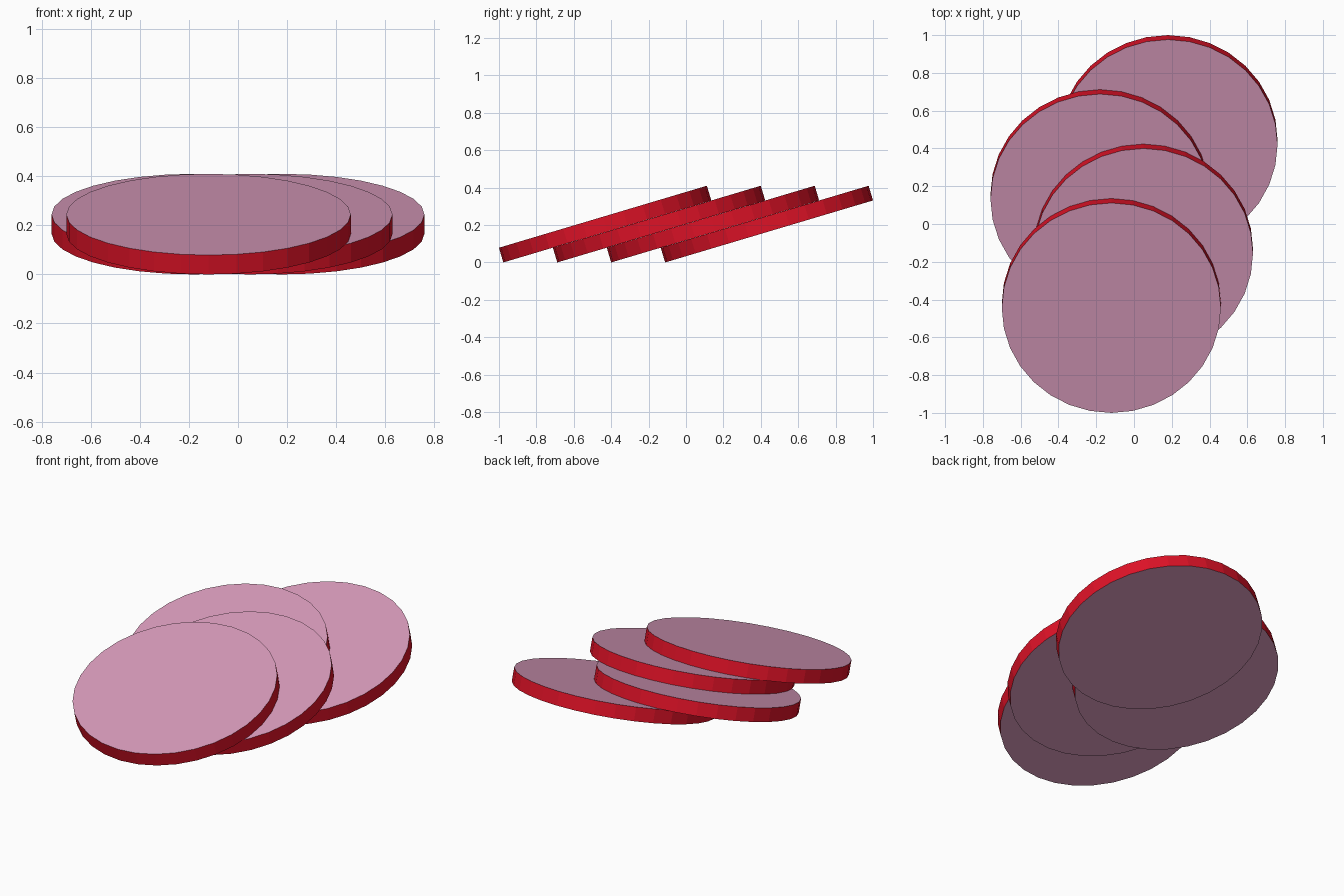
import bpy
import math

if "Cube" in bpy.data.objects:
    bpy.data.objects.remove(bpy.data.objects["Cube"])


def make_material(name, colour):
    mat = bpy.data.materials.new(name)
    mat.diffuse_color = (*colour, 1.0)
    mat.use_nodes = True
    mat.node_tree.nodes["Principled BSDF"].inputs["Base Color"].default_value = mat.diffuse_color
    return mat


pink = make_material("pink_face", (0.68, 0.32, 0.49))
red = make_material("red_rind", (0.73, 0.006, 0.02))

RADIUS = 0.58
THICKNESS = 0.082
TILT = math.radians(16.6)


# One round slice: pink cut faces, red rind around the edge
def make_slice(name, x, y):
    bpy.ops.mesh.primitive_cylinder_add(
        vertices=32, radius=RADIUS, depth=THICKNESS,
        location=(x, y, 0.205), rotation=(TILT, 0, 0))
    obj = bpy.context.object
    obj.name = name
    obj.data.materials.append(pink)
    obj.data.materials.append(red)
    for face in obj.data.polygons:
        face.material_index = 0 if abs(face.normal.z) > 0.5 else 1
    return obj


# Fanned row of slices, each leaning on the one behind
for i, x in enumerate((-0.12, 0.05, -0.18, 0.18)):
    make_slice(f"round_slice_{i + 1}", x, -0.4325 + i * 0.2883)
